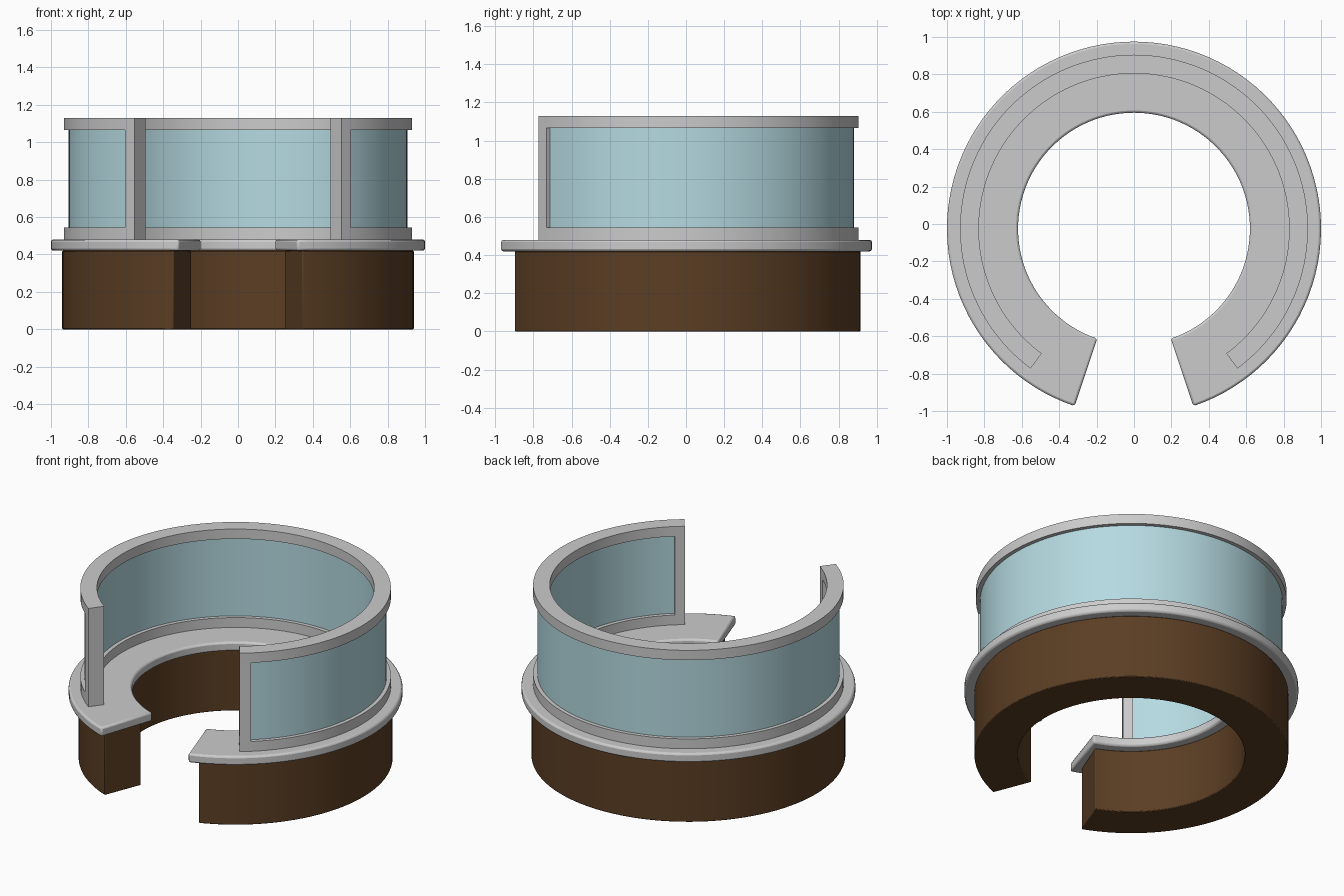
import bpy, bmesh
from math import sin, cos, pi, radians

if "Cube" in bpy.data.objects:
    bpy.data.objects.remove(bpy.data.objects["Cube"])

CY = -0.025   # y of the ring centre
STEPS = 96


def material(name, rgb):
    m = bpy.data.materials.new(name)
    m.diffuse_color = (*rgb, 1)
    m.use_nodes = True
    m.node_tree.nodes["Principled BSDF"].inputs["Base Color"].default_value = m.diffuse_color
    return m


def ring(name, r_in, r_out, gap, levels, post=None, mat=None, bevel=0):
    """Open ring with a gap (half angle in degrees) at the front.
    With post set, the middle level is left open between the end posts."""
    start = radians(post if post else gap)
    angles = [start + (2 * pi - 2 * start) * i / STEPS for i in range(STEPS + 1)]
    if post:
        angles = [radians(gap)] + angles + [2 * pi - radians(gap)]
    bm = bmesh.new()
    cols = [[bm.verts.new((r_in * sin(t), -r_in * cos(t), z)) for z in levels]
            for t in angles]
    last = len(cols) - 2
    for i in range(last + 1):
        for j in range(len(levels) - 1):
            if post and j == 1 and 0 < i < last:
                continue
            a, b = cols[i], cols[i + 1]
            bm.faces.new((a[j], b[j], b[j + 1], a[j + 1]))
    # thicken radially
    out = bmesh.ops.extrude_face_region(bm, geom=bm.faces[:], use_keep_orig=True)
    for v in out["geom"]:
        if isinstance(v, bmesh.types.BMVert):
            v.co.x *= r_out / r_in
            v.co.y *= r_out / r_in
    bmesh.ops.recalc_face_normals(bm, faces=bm.faces[:])
    bmesh.ops.translate(bm, vec=(0, CY, 0), verts=bm.verts[:])
    me = bpy.data.meshes.new(name)
    bm.to_mesh(me)
    bm.free()
    ob = bpy.data.objects.new(name, me)
    bpy.context.collection.objects.link(ob)
    if mat:
        me.materials.append(mat)
    if bevel:
        mod = ob.modifiers.new("soft_edges", "BEVEL")
        mod.width = bevel
        mod.segments = 2
        mod.limit_method = "ANGLE"
        mod.angle_limit = radians(40)
    bpy.ops.object.select_all(action="DESELECT")
    ob.select_set(True)
    bpy.context.view_layer.objects.active = ob
    bpy.ops.object.shade_smooth_by_angle(angle=radians(30))
    return ob


wood = material("dark_wood", (0.105, 0.048, 0.017))
glass = material("pale_blue_glass", (0.46, 0.70, 0.75))

# Wooden base
ring("counter_base", 0.68, 0.94, 21.5, [0, 0.42], mat=wood, bevel=0.005)
# Overhanging counter slab
ring("counter_top", 0.62, 1.0, 18.5, [0.42, 0.48], bevel=0.012)
# Rails and end posts in one piece
ring("glass_frame", 0.83, 0.93, 36.5, [0.48, 0.545, 1.065, 1.13], post=40.6)
# Curved pane set inside the frame
ring("glass_pane", 0.855, 0.905, 40.6, [0.545, 1.065], mat=glass)
